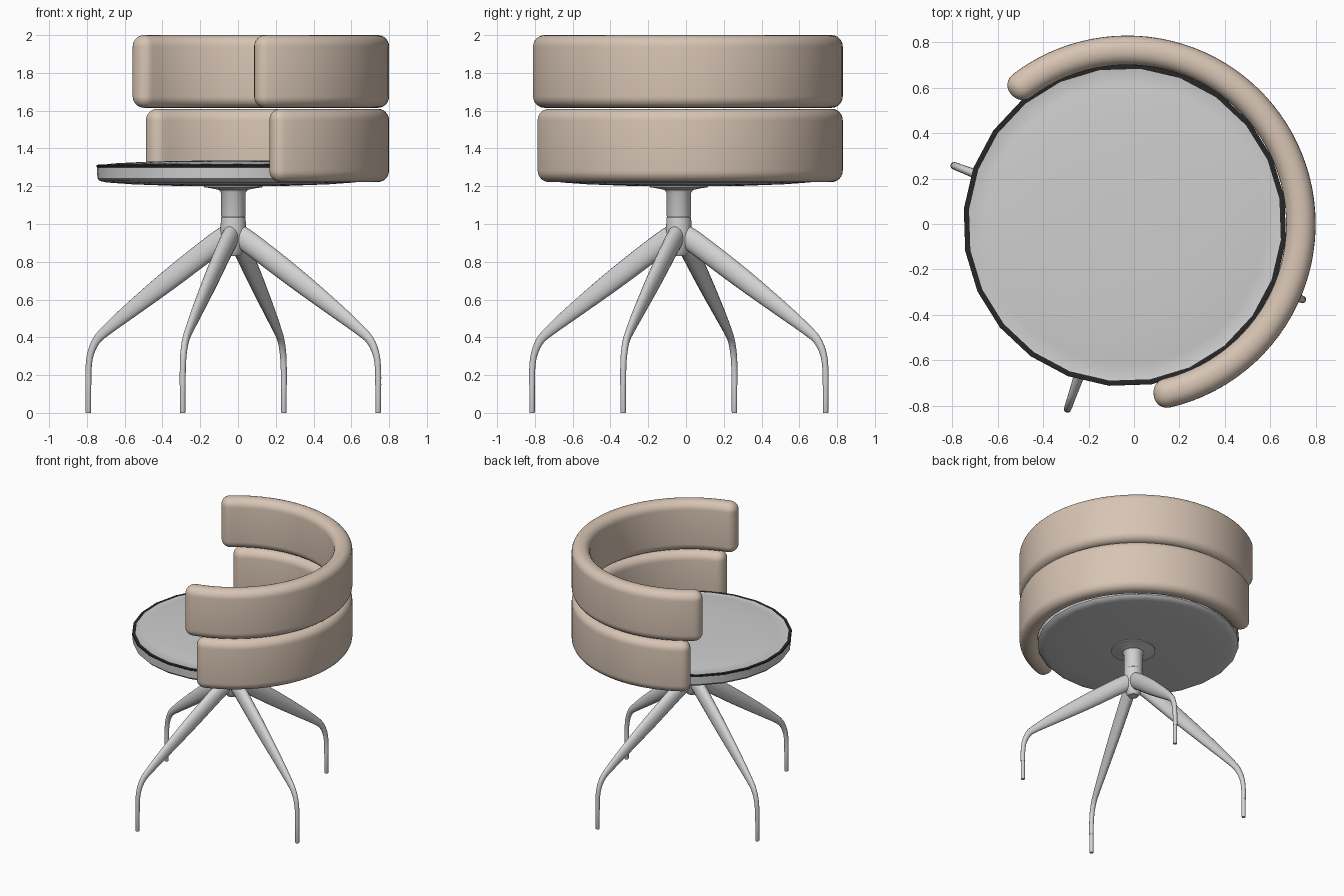
import bpy, bmesh, math
from mathutils import Vector

if "Cube" in bpy.data.objects:
    bpy.data.objects.remove(bpy.data.objects["Cube"])


def material(name, col):
    m = bpy.data.materials.new(name)
    m.diffuse_color = (*col, 1)
    m.use_nodes = True
    m.node_tree.nodes["Principled BSDF"].inputs["Base Color"].default_value = m.diffuse_color
    return m


BEIGE = material("beige upholstery", (0.68, 0.555, 0.455))
GREY = material("light grey seat", (0.62, 0.62, 0.62))
METAL = material("pale metal", (0.66, 0.66, 0.66))
DARK = material("dark piping", (0.02, 0.02, 0.02))


def loft(name, rings, mats, rule=None, angle=40):
    """Skin a list of equal-length point rings and cap both ends."""
    bm = bmesh.new()
    vr = [[bm.verts.new(p) for p in ring] for ring in rings]
    n = len(rings[0])
    for k in range(len(vr) - 1):
        for i in range(n):
            j = (i + 1) % n
            f = bm.faces.new((vr[k][i], vr[k][j], vr[k + 1][j], vr[k + 1][i]))
            f.material_index = rule(k) if rule else 0
    bm.faces.new(vr[0][::-1])
    bm.faces.new(vr[-1])
    bmesh.ops.recalc_face_normals(bm, faces=bm.faces)
    me = bpy.data.meshes.new(name)
    bm.to_mesh(me)
    bm.free()
    for m in mats:
        me.materials.append(m)
    ob = bpy.data.objects.new(name, me)
    bpy.context.collection.objects.link(ob)
    bpy.ops.object.select_all(action='DESELECT')
    ob.select_set(True)
    bpy.context.view_layer.objects.active = ob
    bpy.ops.object.shade_smooth_by_angle(angle=math.radians(angle))
    return ob


def lathe(name, cx, cy, profile, sides, mats, rule=None, start=0, angle=40):
    rings = []
    for r, z in profile:
        rings.append([(cx + r * math.cos(math.radians(start) + math.tau * i / sides),
                       cy + r * math.sin(math.radians(start) + math.tau * i / sides), z)
                      for i in range(sides)])
    return loft(name, rings, mats, rule, angle)


# Padded backrest bands: rounded section swept round an arc, rounded ends
def band(name, z0, z1, half_span):
    cx, cy, R, ht, rad = -0.03, 0.0, 0.765, 0.065, 0.06
    mid, zc, hz = math.radians(25.3), (z0 + z1) / 2, (z1 - z0) / 2
    span = math.radians(half_span)
    stations = []
    caps = [math.radians(a) for a in (0, 15, 30, 45, 60, 75, 90)]
    for a in caps:                       # quarter-round end
        stations.append((-span + rad * (1 - math.cos(a)) / R, rad * (1 - math.sin(a))))
    n = 56
    a0 = -span + rad / R
    stations += [(a0 - 2 * a0 * i / n, 0) for i in range(1, n)]
    stations += [(-a, d) for a, d in reversed(stations[:len(caps)])]
    rings = []
    for ang, inset in stations:
        w, h = ht - inset, hz - inset
        c = max(rad - inset, 0.003)
        ring = []
        for q, (sx, sz) in enumerate(((1, 1), (-1, 1), (-1, -1), (1, -1))):
            for k in range(7):
                t = math.radians(90 * q + 15 * k)
                u = sx * (w - c) + c * math.cos(t)
                v = sz * (h - c) + c * math.sin(t)
                ring.append((cx + (R + u) * math.cos(mid + ang),
                             cy + (R + u) * math.sin(mid + ang), zc + v))
        rings.append(ring)
    return loft(name, rings, [BEIGE])


band("upper_back_band", 1.615, 2.0, 106.5)
band("lower_back_band", 1.222, 1.61, 100.2)

# Round seat with dark piping on the rim
seat_profile = [(0.001, 1.20), (0.3, 1.202), (0.52, 1.21), (0.66, 1.22), (0.695, 1.228), (0.708, 1.242),
                (0.71, 1.300), (0.713, 1.302), (0.713, 1.312), (0.697, 1.315),
                (0.690, 1.312), (0.62, 1.321), (0.42, 1.331), (0.2, 1.335), (0.001, 1.336)]
lathe("seat", -0.04, -0.003, seat_profile, 24, [GREY, DARK],
      lambda k: 1 if 6 <= k <= 9 else 0, start=9.4)

# Swivel column, mounting plate and hub
CX, CY = -0.025, -0.038
lathe("mounting_plate_and_column", CX, CY,
      [(0.061, 1.035), (0.065, 1.045), (0.065, 1.165), (0.075, 1.18),
       (0.11, 1.188), (0.155, 1.195), (0.155, 1.203)], 32, [METAL])
lathe("hub", CX, CY, [(0.035, 0.83), (0.05, 0.85), (0.066, 0.92), (0.068, 0.97),
                      (0.065, 1.035), (0.06, 1.04)], 32, [METAL])

# Leg path: radius, height, half depth, half width
LEG = [(0.0, 0.955, 0.06, 0.045), (0.10, 0.895, 0.06, 0.042), (0.35, 0.715, 0.056, 0.036),
       (0.58, 0.545, 0.042, 0.027), (0.71, 0.445, 0.030, 0.021), (0.775, 0.385, 0.023, 0.018),
       (0.81, 0.31, 0.018, 0.017), (0.821, 0.23, 0.016, 0.016), (0.822, 0.147, 0.016, 0.016)]


def smooth_path(pts, steps=4):
    p = [Vector(q) for q in pts]
    p = [2 * p[0] - p[1]] + p + [2 * p[-1] - p[-2]]
    out = []
    for i in range(1, len(p) - 2):
        for s in range(steps):
            t = s / steps
            out.append(0.5 * (2 * p[i] + (p[i + 1] - p[i - 1]) * t
                              + (2 * p[i - 1] - 5 * p[i] + 4 * p[i + 1] - p[i + 2]) * t * t
                              + (3 * p[i] - p[i - 1] - 3 * p[i + 1] + p[i + 2]) * t ** 3))
    return out + [p[-2]]


path = smooth_path(LEG)
for num, deg in enumerate((-21, 71, 159, 251)):
    a = math.radians(deg)
    out, side, up = (Vector((math.cos(a), math.sin(a), 0)),
                     Vector((-math.sin(a), math.cos(a), 0)), Vector((0, 0, 1)))
    base = Vector((CX, CY, 0))
    rings = []
    for i, q in enumerate(path):
        d = path[min(i + 1, len(path) - 1)] - path[max(i - 1, 0)]
        ln = math.hypot(d[0], d[1])
        nrm = out * (-d[1] / ln) + up * (d[0] / ln)
        c = base + out * q[0] + up * q[1]
        rings.append([c + nrm * q[2] * math.cos(math.tau * k / 16)
                      + side * q[3] * math.sin(math.tau * k / 16) for k in range(16)])
    loft(f"leg_{num + 1}", rings, [METAL])
    # Foot sleeve at the bottom of each leg
    f = base + out * 0.822
    lathe(f"foot_{num + 1}", f.x, f.y, [(0.013, 0), (0.0145, 0.004), (0.0145, 0.147)],
          16, [METAL])
